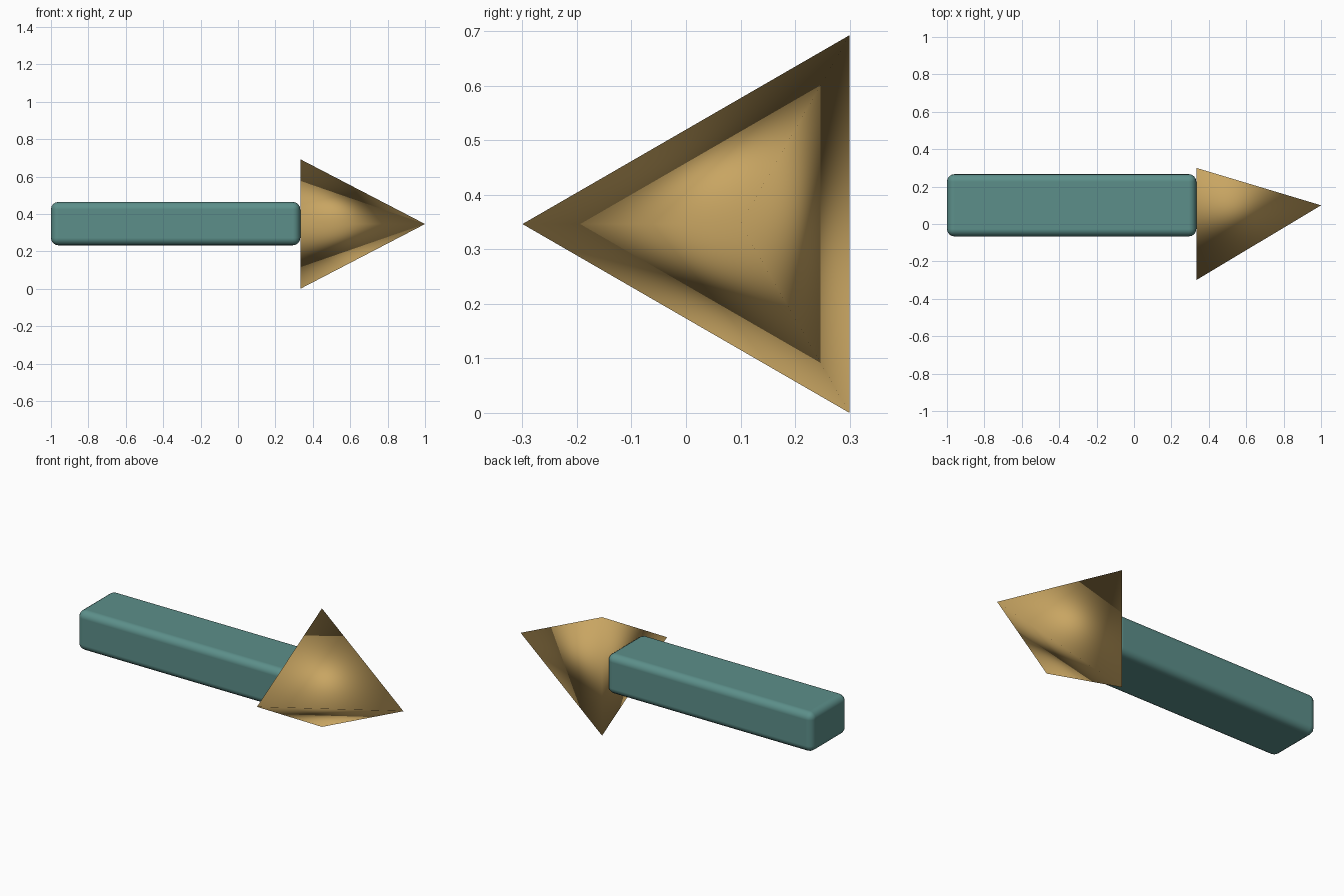
import bpy, math

if "Cube" in bpy.data.objects:
    bpy.data.objects.remove(bpy.data.objects["Cube"])


def material(name, rgb):
    m = bpy.data.materials.new(name)
    m.diffuse_color = (*rgb, 1)
    m.use_nodes = True
    m.node_tree.nodes["Principled BSDF"].inputs["Base Color"].default_value = m.diffuse_color
    return m


teal = material("teal", (0.107, 0.275, 0.254))
gold = material("gold", (0.578, 0.376, 0.122))

R = 0.4                                # head radius
CY, CZ = 0.1, R * math.sin(math.pi / 3)  # axis of the arrow

# Shaft: softly rounded bar
bpy.ops.mesh.primitive_cube_add(size=1, location=(-1 + 1.333 / 2, CY, CZ + 0.002))
shaft = bpy.context.object
shaft.name = "shaft"
shaft.scale = (1.333, 0.333, 0.232)
bpy.ops.object.transform_apply(location=False, rotation=False, scale=True)
shaft.data.materials.append(teal)
bpy.ops.object.shade_smooth()
bevel = shaft.modifiers.new("rounded_edges", 'BEVEL')
bevel.width = 0.04
bevel.segments = 4
bevel.harden_normals = True

# Head: three-sided pyramid pointing to +x, one corner towards the front
bpy.ops.mesh.primitive_cone_add(vertices=3, radius1=R, radius2=0, depth=0.667)
head = bpy.context.object
head.name = "arrow_head"
for v in head.data.vertices:
    x, y, z = v.co
    v.co = (z, -y, x)                  # cone axis onto x, a corner onto -y
head.location = (1 - 0.667 / 2, CY, CZ)
head.data.materials.append(gold)
bpy.ops.object.shade_smooth()
